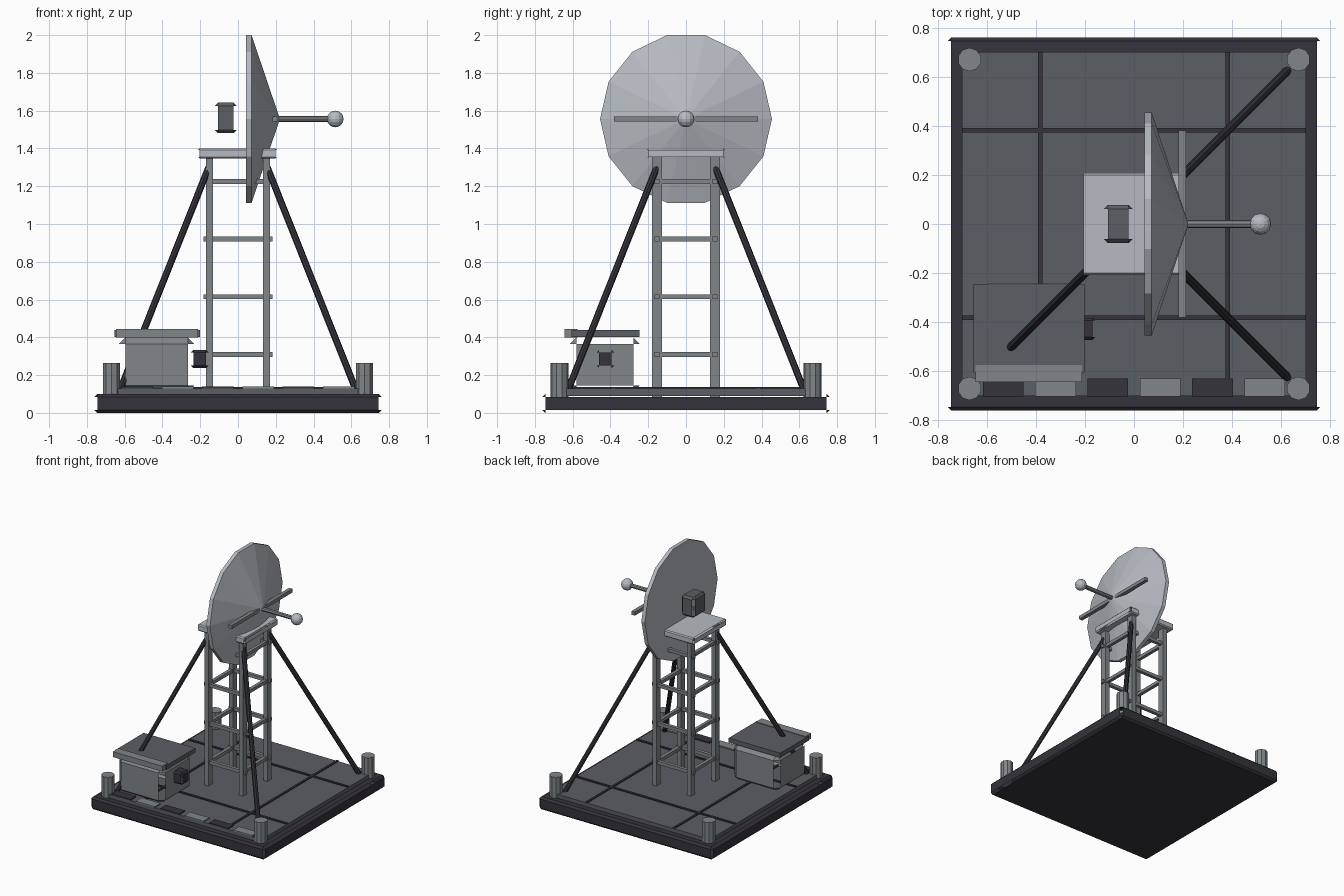
import bpy, bmesh, math
from mathutils import Vector

if "Cube" in bpy.data.objects:
    bpy.data.objects.remove(bpy.data.objects["Cube"], do_unlink=True)


def material(name, r, g, b):
    m = bpy.data.materials.new(name)
    m.use_nodes = True
    m.diffuse_color = (r, g, b, 1)
    bsdf = next(n for n in m.node_tree.nodes if n.type == "BSDF_PRINCIPLED")
    bsdf.inputs["Base Color"].default_value = (r, g, b, 1)
    return m


DARK = material("dark iron", 0.036, 0.033, 0.044)
SLATE = material("slate grey", 0.105, 0.112, 0.127)
STEEL = material("steel grey", 0.22, 0.24, 0.255)
PALE = material("pale grey", 0.47, 0.50, 0.54)


def finish(name, bm, mat):
    me = bpy.data.meshes.new(name)
    bm.to_mesh(me)
    bm.free()
    me.materials.append(mat)
    ob = bpy.data.objects.new(name, me)
    bpy.context.collection.objects.link(ob)
    return ob


def box(name, xs, ys, zs, mat, chamfer=0):
    """Box from its ranges; chamfered boxes are open along upright and y-running edges."""
    bm = bmesh.new()
    bmesh.ops.create_cube(bm, size=1)
    for v in bm.verts:
        v.co = [r[0] if c < 0 else r[1] for c, r in zip(v.co, (xs, ys, zs))]
    if chamfer:
        bmesh.ops.bevel(bm, geom=bm.edges[:], offset=chamfer, segments=1, affect="EDGES")
        bm.normal_update()
        gaps = [f for f in bm.faces if len(f.verts) == 4
                and 0.5 < abs(f.normal.x) < 0.9]
        bmesh.ops.delete(bm, geom=gaps, context="FACES_ONLY")
    return finish(name, bm, mat)


def rod(name, a, b, radius, sides, mat, tip=None):
    """Cylinder or cone between two points."""
    a, b = Vector(a), Vector(b)
    bm = bmesh.new()
    bmesh.ops.create_cone(bm, cap_ends=True, segments=sides, radius1=radius,
                          radius2=radius if tip is None else tip, depth=(b - a).length)
    turn = (b - a).to_track_quat("Z", "Y")
    for v in bm.verts:
        v.co = turn @ v.co + (a + b) / 2
    return finish(name, bm, mat)


def span(centre, width):
    return (centre - width / 2, centre + width / 2)


SIDES = (-1, 1)

# Base slab, floor panel and floor seams
box("base_slab", (-0.76, 0.76), (-0.76, 0.76), (0, 0.1), DARK, 0.015)
box("floor_panel", (-0.7, 0.7), (-0.7, 0.7), (0.09, 0.13), SLATE)
for s in SIDES:
    box("seam_along_y", span(0.382 * s, 0.017), (-0.7, 0.7), (0.125, 0.138), DARK)
    box("seam_along_x", (-0.7, 0.7), span(0.382 * s, 0.017), (0.125, 0.138), DARK)

# Alternating marker plates along the front edge
for i in range(6):
    box("marker_plate", span(-0.533 + 0.2132 * i, 0.166), (-0.703, -0.63),
        (0.13, 0.139), STEEL if i % 2 else DARK)

# Corner posts
for sx in SIDES:
    for sy in SIDES:
        p = (0.67 * sx, 0.67 * sy)
        rod("corner_post", (*p, 0.08), (*p, 0.265), 0.048, 10, STEEL)

# Tower legs and rungs
for sx in SIDES:
    for sy in SIDES:
        box("tower_leg", span(0.151 * sx, 0.036), span(0.153 * sy, 0.052), (0.08, 1.36), STEEL)
for i in range(4):
    z = span(0.31 + 0.305 * i, 0.026)
    for s in SIDES:
        box("rung_along_x", (-0.182, 0.182), span(0.153 * s, 0.026), z, STEEL)
        box("rung_along_y", span(0.151 * s, 0.026), (-0.16, 0.16), z, STEEL)
box("tower_platform", (-0.213, 0.207), (-0.207, 0.207), (1.348, 1.4), PALE, 0.008)

# Three guy struts
for sx, sy in ((1, 1), (1, -1), (-1, -1)):
    rod("guy_strut", (0.625 * sx, 0.625 * sy, 0.12), (0.155 * sx, 0.155 * sy, 1.3),
        0.018, 8, DARK)

# Equipment cabinet with roof, front lip and vent
box("cabinet", (-0.632, -0.23), (-0.615, -0.243), (0.11, 0.4), STEEL, 0.036)
box("cabinet_roof", (-0.653, -0.202), (-0.605, -0.246), (0.402, 0.438), SLATE)
box("roof_lip", (-0.645, -0.212), (-0.643, -0.575), (0.4, 0.443), STEEL)
box("cabinet_vent", (-0.248, -0.157), (-0.472, -0.382), (0.238, 0.333), DARK, 0.012)

# Dish: a flat-backed drum with a shallow cone, facing +x
DISH_Z = 1.556
bm = bmesh.new()
rings = []
for x in (0.042, 0.072):
    rings.append([bm.verts.new((x, 0.455 * math.cos(math.tau * k / 14),
                                DISH_Z + 0.455 * math.sin(math.tau * k / 14)))
                  for k in range(14)])
apex = bm.verts.new((0.222, 0, DISH_Z))
bm.faces.new(rings[0])
for k in range(14):
    n = (k + 1) % 14
    bm.faces.new((rings[0][k], rings[0][n], rings[1][n], rings[1][k]))
    bm.faces.new((rings[1][k], rings[1][n], apex))
bmesh.ops.recalc_face_normals(bm, faces=bm.faces[:])
finish("dish", bm, PALE)

# Feed arm, ball, crossbar and rear receiver
rod("feed_arm", (0.19, 0, DISH_Z), (0.49, 0, DISH_Z), 0.016, 8, STEEL)
bm = bmesh.new()
bmesh.ops.create_uvsphere(bm, u_segments=12, v_segments=8, radius=0.044)
bmesh.ops.translate(bm, verts=bm.verts[:], vec=(0.515, 0, DISH_Z))
finish("feed_ball", bm, PALE)
box("dish_crossbar", (0.182, 0.212), (-0.38, 0.38), span(DISH_Z, 0.028), STEEL)
box("rear_receiver", (-0.122, -0.007), (-0.078, 0.078), (1.481, 1.642), SLATE, 0.016)
